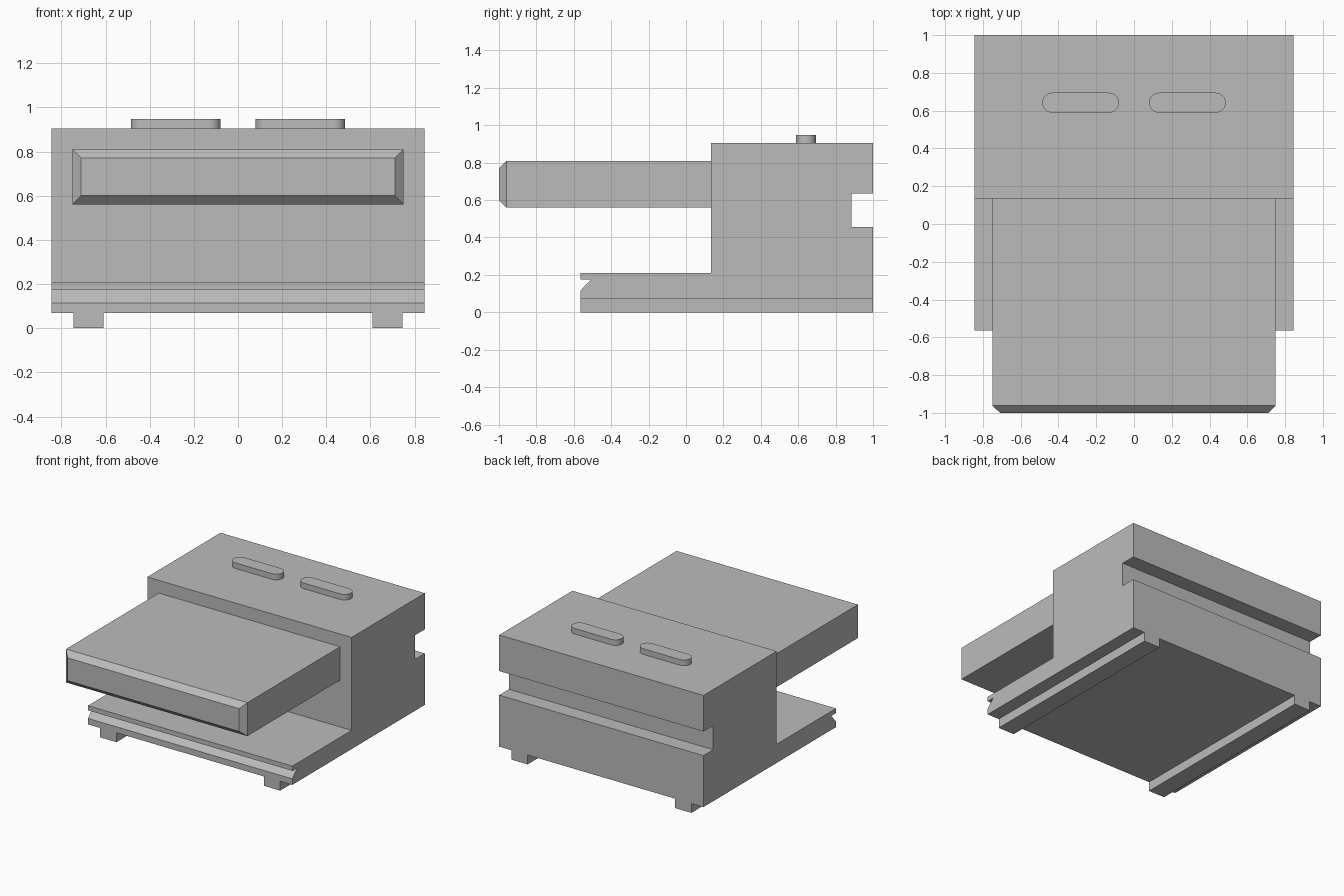
import bpy, bmesh, math
from mathutils import Matrix, Vector

cube = bpy.data.objects.get("Cube")
if cube:
    bpy.data.objects.remove(cube, do_unlink=True)

grey = bpy.data.materials.new("plain grey")
grey.use_nodes = True
GREY = (0.5, 0.5, 0.5, 1)
grey.diffuse_color = GREY
grey.node_tree.nodes["Principled BSDF"].inputs["Base Color"].default_value = GREY


def finish(name, bm):
    bmesh.ops.recalc_face_normals(bm, faces=bm.faces)
    mesh = bpy.data.meshes.new(name)
    bm.to_mesh(mesh)
    bm.free()
    mesh.materials.append(grey)
    obj = bpy.data.objects.new(name, mesh)
    bpy.context.collection.objects.link(obj)
    return obj


def prism(name, points, offset):
    """Extrude a closed outline of 3D points along an offset."""
    bm = bmesh.new()
    face = bm.faces.new([bm.verts.new(p) for p in points])
    out = bmesh.ops.extrude_face_region(bm, geom=[face], use_keep_orig=True)
    verts = [g for g in out["geom"] if isinstance(g, bmesh.types.BMVert)]
    bmesh.ops.translate(bm, verts=verts, vec=offset)
    return finish(name, bm)


def box(low, high):
    bm = bmesh.new()
    low, high = Vector(low), Vector(high)
    bmesh.ops.create_cube(bm, size=1, matrix=Matrix.Translation((low + high) / 2)
                          @ Matrix.Diagonal((*(high - low), 1)))
    return bm


# Body: side outline with rear slot and front groove, extruded across the width
HALF, FRONT, BASE, TOP, WALL = 0.845, -0.565, 0.07, 0.905, 0.135
outline = [(FRONT, BASE), (1, BASE), (1, 0.455), (0.885, 0.455), (0.885, 0.635),
           (1, 0.635), (1, TOP), (WALL, TOP), (WALL, 0.21), (FRONT, 0.21),
           (FRONT, 0.175), (-0.508, 0.175), (FRONT, 0.115)]
prism("body", [(-HALF, y, z) for y, z in outline], (2 * HALF, 0, 0))

# Tray: slab with a chamfered front face
bm = box((-0.75, -0.96, 0.56), (0.75, WALL, 0.81))
bm.normal_update()
front = min(bm.faces, key=lambda f: f.calc_center_median().y)
bmesh.ops.inset_region(bm, faces=[front], thickness=0.04, use_even_offset=True)
for v in front.verts:
    v.co.y = -1
finish("tray", bm)

# Rails underneath and rounded buttons on top, one on each side
for side, sign in (("left", 1), ("right", -1)):
    a, b = sorted((0.61 * sign, 0.745 * sign))
    finish(side + "_rail", box((a, FRONT, 0), (b, 1, BASE)))

    radius, steps = 0.053, 12
    ring = []
    for end, start in ((1, -math.pi / 2), (-1, math.pi / 2)):
        for i in range(steps + 1):
            t = start + math.pi * i / steps
            ring.append((0.2825 * sign + end * 0.15 + radius * math.cos(t),
                         0.642 + radius * math.sin(t), TOP))
    button = prism(side + "_button", ring, (0, 0, 0.042))
    bpy.ops.object.select_all(action="DESELECT")
    button.select_set(True)
    bpy.context.view_layer.objects.active = button
    bpy.ops.object.shade_smooth_by_angle(angle=math.radians(30))
